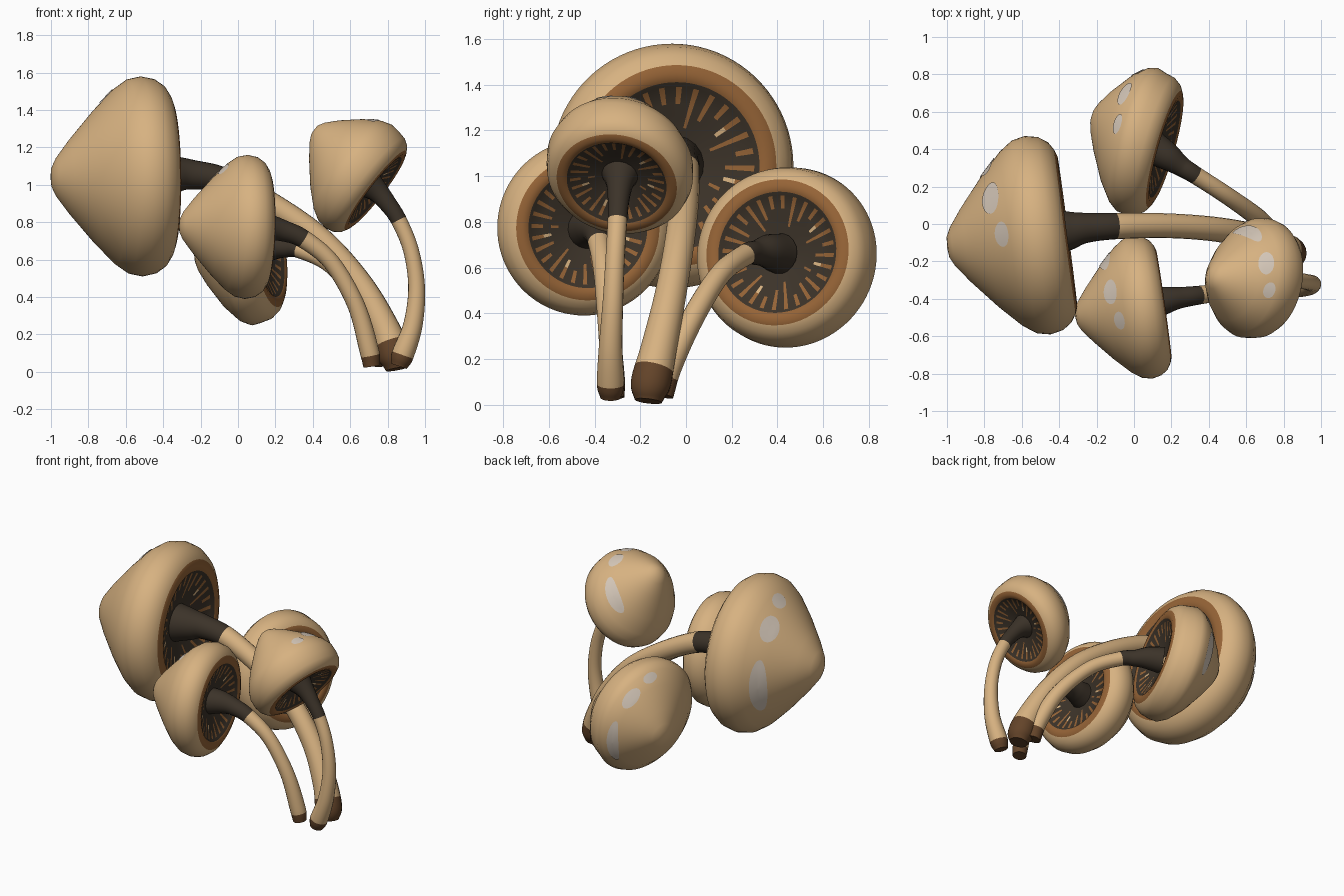
import bpy, bmesh, math
from mathutils import Vector

if "Cube" in bpy.data.objects:
    bpy.data.objects.remove(bpy.data.objects["Cube"])

def mat(name, c):
    m = bpy.data.materials.new(name)
    m.diffuse_color = (*c, 1)
    m.use_nodes = True
    m.node_tree.nodes["Principled BSDF"].inputs["Base Color"].default_value = m.diffuse_color
    return m

TAN = mat("tan skin", (0.68, 0.445, 0.22))
RIM = mat("brown rim", (0.30, 0.125, 0.037))
DARK = mat("dark gills", (0.045, 0.033, 0.022))
BASE = mat("earthy base", (0.125, 0.057, 0.022))
SHINE = mat("pale shine", (0.66, 0.57, 0.48))

def make(name, bm, mats):
    bmesh.ops.remove_doubles(bm, verts=bm.verts, dist=1e-5)
    bmesh.ops.recalc_face_normals(bm, faces=bm.faces)
    me = bpy.data.meshes.new(name)
    bm.to_mesh(me)
    bm.free()
    for m in mats:
        me.materials.append(m)
    ob = bpy.data.objects.new(name, me)
    bpy.context.collection.objects.link(ob)
    bpy.ops.object.select_all(action='DESELECT')
    ob.select_set(True)
    bpy.context.view_layer.objects.active = ob
    bpy.ops.object.shade_smooth_by_angle(angle=math.radians(45))
    return ob

# cap profile: (distance from tip, radius), outer skin then rim then gilled hollow
OUTER = [(0, 0), (.006, .055), (.03, .105), (.1, .2), (.23, .355), (.34, .47), (.41, .52),
         (.48, .535), (.55, .52), (.6, .485), (.628, .44)]
INNER = [(.64, .405), (.632, .365), (.612, .345), (.59, .27), (.575, .22), (.56, .17), (.53, .04)]
PROFILE = OUTER + INNER
SEG = 84

def radius_at(t):
    for (a, ra), (b, rb) in zip(OUTER, OUTER[1:]):
        if a <= t <= b:
            return ra + (rb - ra) * (t - a) / (b - a)

def cap(name, centre, axis, s, stretch=1.0, shear=(0, 0), blunt=0.0, turn=0):
    d = Vector(axis).normalized()
    u = (Vector((0, 0, 1)) - d * d.z).normalized()
    v = d.cross(u)

    def place(t, r, ang):
        # blunt swells the cone, shear pushes the tip sideways
        h = (.48 - t) * s
        off = Vector()
        if h > 0:
            h *= stretch
            off = (u * shear[0] + v * shear[1]) * h
            r += blunt * math.sin(math.pi * max(t, 0) / .48)
        return Vector(centre) + off + (u * math.cos(ang) + v * math.sin(ang)) * r * s + d * h

    bm = bmesh.new()
    rings = [[bm.verts.new(place(t, r, 2 * math.pi * i / SEG)) for i in range(SEG)]
             for t, r in PROFILE]
    n = len(OUTER) - 1
    for k in range(len(rings) - 1):
        for i in range(SEG):
            j = (i + 1) % SEG
            f = bm.faces.new((rings[k][i], rings[k][j], rings[k + 1][j], rings[k + 1][i]))
            if k < n:
                f.material_index = 0
            elif k < n + 2:
                f.material_index = 1
            else:
                # radial gill streaks of uneven length on the dark hollow
                gill = i // 3
                streak = i % 3 == 0 and (k == n + 3 or k == n + 4 and gill % 3 or k == n + 5 and gill % 4 == 1)
                f.material_index = 1 if streak else 2
                if streak and k == n + 4 and gill % 4 == 0:
                    f.material_index = 0
    make(name, bm, [TAN, RIM, DARK])

    # three pale shine spots lying on the skin: (angle, half angle, distance, half width)
    bm = bmesh.new()
    for ang, ha, t0, ht in ((0, 9, .30, .036), (32, 14, .265, .046), (93, 29, .265, .043)):
        def point(q, w):
            t = t0 + ht * q * math.sin(w)
            a = math.radians(ang + turn + ha * q * math.cos(w))
            return place(t - .003, radius_at(t) + .004, a)
        loops = [[bm.verts.new(point(q, 2 * math.pi * i / 32)) for i in range(32)]
                 for q in (.02, .25, .5, .75, 1)]
        bm.faces.new(loops[0])
        for a, b in zip(loops, loops[1:]):
            for i in range(32):
                bm.faces.new((a[i], a[i - 1], b[i - 1], b[i]))
    make(name + "_shine", bm, [SHINE])

def stem(name, pts, collar, base):
    # smooth path through (x, y, z, radius); dark near the cap, brown at the ground
    P = [Vector(p) for p in pts]
    P = [2 * P[0] - P[1]] + P + [2 * P[-1] - P[-2]]
    path = []
    for k in range(1, len(P) - 2):
        a, b, c, e = P[k - 1:k + 3]
        for i in range(8):
            t = i / 8
            path.append(.5 * (2 * b + (c - a) * t + (2 * a - 5 * b + 4 * c - e) * t * t
                              + (3 * b - a - 3 * c + e) * t ** 3))
    path.append(P[-2])
    bm = bmesh.new()
    rings, side, last = [], None, None
    for k, p in enumerate(path):
        tan = (path[min(k + 1, len(path) - 1)].xyz - path[max(k - 1, 0)].xyz).normalized()
        if side is None:
            side = tan.orthogonal().normalized()
        else:
            side = last.rotation_difference(tan) @ side
        last = tan
        other = tan.cross(side)
        rings.append([bm.verts.new(p.xyz + p.w * (side * math.cos(w) + other * math.sin(w)))
                      for w in (2 * math.pi * i / 18 for i in range(18))])
    for k, (a, b) in enumerate(zip(rings, rings[1:])):
        mid = (path[k] + path[k + 1]) / 2
        for i in range(18):
            f = bm.faces.new((a[i], a[i - 1], b[i - 1], b[i]))
            f.material_index = 1 if mid.x < collar[0] and mid.z > collar[1] else 2 if mid.z < base else 0
    bm.faces.new(rings[0]).material_index = 1
    bm.faces.new(rings[-1]).material_index = 2
    make(name, bm, [TAN, DARK, BASE])

# caps
cap("large_cap", (-.515, -.06, 1.045), (-.987, -.13, -.01), 1.0, stretch=1.02, turn=4)
cap("front_cap", (.045, -.445, .775), (-.985, -.14, .02), .72, stretch=1.05, turn=-10)
cap("back_cap", (.06, .43, .65), (-.95, .27, -.15), .735, stretch=.9, shear=(0, .2), blunt=.05, turn=6)
cap("right_cap", (.665, -.29, 1.025), (-.79, .15, .61), .605, stretch=1.26, shear=(.17, -.1),
    blunt=.03, turn=-8)

# stems
stem("large_stem", [(-.45, -.05, 1.05, .13), (-.35, -.035, 1.055, .105), (-.25, -.02, 1.055, .08),
                    (-.07, -.01, 1.02, .07), (.2, -.01, .88, .066), (.45, -.03, .70, .066),
                    (.65, -.07, .47, .07), (.78, -.12, .24, .08), (.835, -.155, .09, .088),
                    (.85, -.165, .015, .06)], (-.085, .5), .15)
stem("front_stem", [(.08, -.43, .77, .09), (.16, -.41, .77, .075), (.24, -.395, .755, .058),
                    (.35, -.38, .71, .05), (.5, -.36, .585, .046), (.63, -.34, .36, .047),
                    (.70, -.32, .12, .052), (.715, -.315, .03, .045)], (.35, .5), .09)
stem("back_stem", [(.1, .41, .66, .09), (.18, .36, .67, .075), (.25, .31, .665, .055),
                   (.33, .26, .655, .048), (.5, .15, .57, .047), (.665, .03, .38, .05),
                   (.75, -.07, .17, .054), (.775, -.105, .04, .05)], (.33, .5), .11)
stem("right_stem", [(.68, -.285, 1.02, .09), (.745, -.29, .965, .06), (.80, -.295, .90, .048),
                    (.86, -.30, .81, .043), (.925, -.31, .65, .042), (.955, -.32, .45, .045),
                    (.935, -.33, .25, .052), (.88, -.33, .09, .06), (.86, -.33, .03, .045)],
     (.86, .8), .085)
